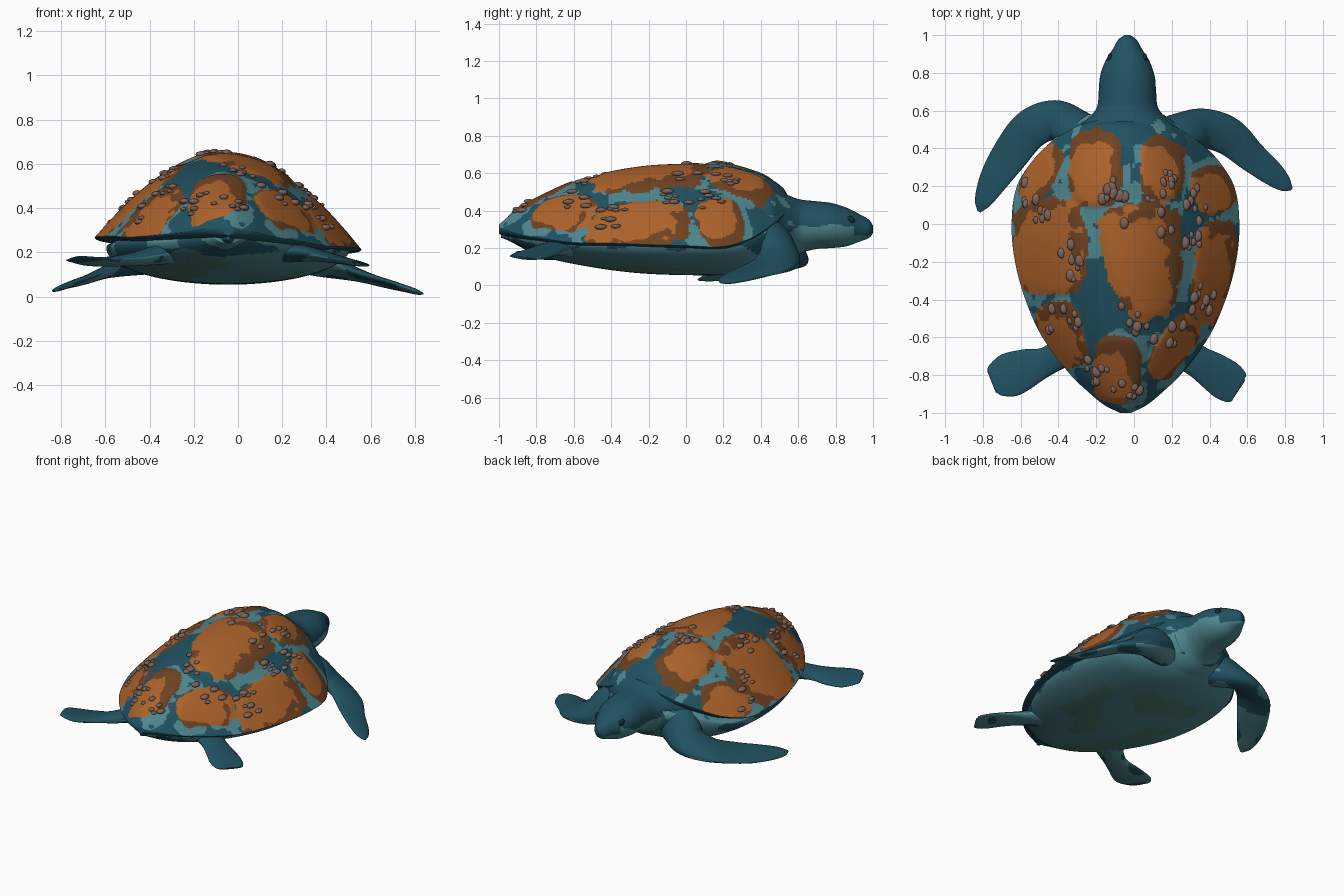
import bpy, bmesh, math, random
from math import sin, cos, pi
from mathutils import Vector, noise

if "Cube" in bpy.data.objects:
    bpy.data.objects.remove(bpy.data.objects["Cube"])
random.seed(4)

# Palette
COLOURS = {
    "deep_teal": (0.015, 0.085, 0.12), "pale_teal": (0.078, 0.245, 0.28),
    "orange": (0.42, 0.125, 0.024), "brown": (0.16, 0.055, 0.016),
    "moss_green": (0.075, 0.215, 0.17), "barnacle_grey": (0.2, 0.125, 0.1),
    "eye_dark": (0.006, 0.025, 0.035),
}
MATS = []
for label, rgb in COLOURS.items():
    m = bpy.data.materials.new(label)
    m.use_nodes = True
    m.diffuse_color = (*rgb, 1)
    m.node_tree.nodes["Principled BSDF"].inputs["Base Color"].default_value = (*rgb, 1)
    MATS.append(m)
TEAL, PALE, ORANGE, BROWN, MOSS, GREY, EYE = range(len(MATS))


def sample(rows, y):
    """Smooth interpolation of the columns of a profile table."""
    i = 0
    while i < len(rows) - 2 and y > rows[i + 1][0]:
        i += 1
    a, b = rows[i], rows[i + 1]
    p, n = rows[max(i - 1, 0)], rows[min(i + 2, len(rows) - 1)]
    h = b[0] - a[0]
    t = min(max((y - a[0]) / h, 0), 1)
    out = []
    for k in range(1, len(a)):
        ma = (b[k] - p[k]) / (b[0] - p[0]) * h
        mb = (n[k] - a[k]) / (n[0] - a[0]) * h
        out.append((2*t**3 - 3*t**2 + 1) * a[k] + (t**3 - 2*t**2 + t) * ma
                   + (3*t**2 - 2*t**3) * b[k] + (t**3 - t**2) * mb)
    return out


def spread(lo, hi, n):
    """Stations that crowd towards both ends."""
    return [lo + (hi - lo) * (1 - cos(pi * i / n)) / 2 for i in range(n + 1)]


def finish(name, bm, rule):
    bmesh.ops.recalc_face_normals(bm, faces=bm.faces)
    bm.normal_update()
    for f in bm.faces:
        f.material_index = rule(f.calc_center_median(), f.normal)
    mesh = bpy.data.meshes.new(name)
    bm.to_mesh(mesh)
    bm.free()
    for m in MATS:
        mesh.materials.append(m)
    ob = bpy.data.objects.new(name, mesh)
    bpy.context.collection.objects.link(ob)
    bpy.ops.object.select_all(action="DESELECT")
    ob.select_set(True)
    bpy.context.view_layer.objects.active = ob
    bpy.ops.object.shade_smooth_by_angle(angle=math.radians(50))
    return ob


def loft(name, rings, rule):
    bm = bmesh.new()
    loops = [[bm.verts.new((p[0], p[1], max(p[2], 0))) for p in r] for r in rings]
    for r, s in zip(loops, loops[1:]):
        for i in range(len(r)):
            j = (i + 1) % len(r)
            bm.faces.new((r[i], r[j], s[j], s[i]))
    bm.faces.new(loops[0])
    bm.faces.new(loops[-1])
    return finish(name, bm, rule)


def blotch(p, scale, seed=0):
    return noise.noise(Vector(p) * scale + Vector((seed, seed, seed)))


# Shell plates: centre x, centre y, half width, half length, turn, taper
PLATES = [
    (-.20, .295, .14, .21, 0, 0), (.15, .30, .12, .18, 0, 0),
    (-.49, .27, .08, .17, -.5, 0), (.42, .18, .11, .13, .4, 0),
    (.055, -.20, .20, .32, .12, .3), (-.445, -.12, .195, .26, 0, 0),
    (.43, -.25, .115, .28, -.12, 0), (-.385, -.59, .125, .19, .3, 0),
    (.21, -.65, .085, .19, -.6, 0), (-.09, -.77, .13, .18, 0, 0),
]


def plate_distance(x, y):
    best = 9
    for cx, cy, rx, ry, turn, taper in PLATES:
        u = (x - cx) * cos(turn) + (y - cy) * sin(turn)
        v = ((y - cy) * cos(turn) - (x - cx) * sin(turn)) / ry
        u /= rx * max(1 + taper * v, .3)
        best = min(best, (abs(u)**3 + abs(v)**3) ** (1 / 3))
    return best


# Shell dome: y, half width, rim height, ridge height
SHELL = [(-1, .03, .31, .325), (-.96, .11, .3, .36), (-.9, .185, .285, .405),
         (-.8, .29, .27, .46), (-.6, .44, .25, .55), (-.4, .53, .25, .6),
         (-.2, .585, .245, .63), (0, .603, .24, .64), (.2, .575, .235, .645),
         (.35, .48, .275, .61), (.45, .37, .335, .57), (.52, .25, .39, .52),
         (.55, .15, .43, .47)]
CX = -.045


def shell_top(x, y):
    w, rim, top = sample(SHELL, y)
    u = min(abs(x - CX) / w, 1)
    bump = .011 * min(max((1.05 - plate_distance(x, y)) * 5, 0), 1)
    dome = (1 - u**2) * (1 - .15 * u**2)
    return rim - .045 * (x - CX) + (top - rim) * dome + bump * (1 - u**4)


def shell_rule(c, n):
    if n.z < -.1:
        return TEAL
    d = plate_distance(c.x, c.y)
    ragged = .5 * blotch(c, 7) + .25 * blotch(c, 17, 3)
    if d < 1 + .12 * blotch(c, 14, 5):
        # darker wear hugs the left and front margins of each plate
        edge = plate_distance(c.x + .035, c.y + .03)
        return BROWN if max(edge, d * .85) + ragged > .93 else ORANGE
    pale = blotch(c, 5, 7) + .35 * blotch(c, 17, 2)
    near = d < 1.3 and c.y < .42
    return PALE if pale > (.02 if near else .3) else TEAL


rings = []
for y in spread(-1, .55, 230):
    w, rim, top = sample(SHELL, y)
    ring = []
    for i in range(260):
        a = 2 * pi * i / 260
        x = CX + w * cos(a)
        z = shell_top(x, y) if sin(a) >= 0 else rim - .045 * (x - CX) + .035 * sin(a)
        ring.append((x, y, z))
    rings.append(ring)
loft("shell", rings, shell_rule)


# Belly and neck: y, half width, middle height, top, bottom
def body(name, rows, cx, rule, ny=60, na=72):
    rings = []
    for y in spread(rows[0][0], rows[-1][0], ny):
        w, mid, top, low = sample(rows, y)
        ring = []
        for i in range(na):
            a = 2 * pi * i / na
            reach = (top - mid) if sin(a) > 0 else (mid - low)
            ring.append((cx + w * cos(a), y, mid + reach * sin(a)))
        rings.append(ring)
    return loft(name, rings, rule)


def belly_rule(c, n):
    if c.z > .19 + .06 * blotch(c, 6):
        return TEAL if blotch(c, 6, 1) > 0 else PALE
    return MOSS if blotch(c, 4, 5) > 0 and abs(c.x - CX) < .35 and c.y < .25 else PALE


body("belly", [(-.95, .06, .27, .3, .24), (-.8, .25, .25, .28, .165),
               (-.6, .4, .24, .3, .115), (-.3, .52, .23, .3, .07),
               (0, .55, .22, .3, .055), (.3, .5, .23, .3, .06),
               (.45, .38, .27, .38, .085), (.58, .2, .3, .38, .15)], CX, belly_rule, 90, 120)


def head_rule(c, n):
    line = .31 + .05 * blotch(c, 7, 2) - .06 * (c.y > .9)
    if c.z < line:
        return PALE
    return PALE if c.y < .66 and abs(c.x + .035) > .1 and blotch(c, 9, 4) > .15 else TEAL


body("head_and_neck", [(.3, .36, .3, .5, .09), (.45, .33, .3, .53, .095),
                       (.54, .23, .31, .485, .12), (.61, .165, .32, .46, .17),
                       (.7, .152, .32, .45, .195), (.78, .145, .32, .44, .2),
                       (.86, .118, .315, .415, .21), (.93, .075, .305, .38, .235),
                       (.98, .045, .3, .35, .255), (1, .014, .3, .32, .28)],
     -.035, head_rule, 80, 96)
body("tail", [(-.99, .01, .265, .275, .255), (-.93, .035, .26, .285, .235),
              (-.8, .08, .25, .28, .2)], CX, lambda c, n: TEAL, 12, 24)


# Flippers: path point, half width, half thickness
def flipper(name, path, roll):
    rows = [(i, *row) for i, row in enumerate(path)]
    last, steps = len(rows) - 1, 48
    rings = []
    for i in range(steps + 1):
        t = last * i / steps
        x, y, z, hw, th = sample(rows, t)
        ahead = Vector(sample(rows, min(t + .05, last))[:3])
        behind = Vector(sample(rows, max(t - .05, 0))[:3])
        along = (ahead - behind).normalized()
        side = along.cross(Vector((0, 0, 1))).normalized()
        up = side.cross(along)
        side = (side + up * roll).normalized()
        rings.append([Vector((x, y, z)) + side * hw * cos(a) + up * th * sin(a)
                      for a in (2 * pi * k / 40 for k in range(40))])

    def rule(c, n):
        return PALE if n.z < -.15 and blotch(c, 6, 8) > -.15 else TEAL
    return loft(name, rings, rule)


flipper("left_front_flipper", [
    (.12, .42, .26, .13, .14), (.25, .48, .22, .115, .11), (.37, .505, .16, .11, .065),
    (.5, .465, .115, .105, .035), (.62, .36, .075, .085, .022), (.73, .27, .045, .068, .016),
    (.8, .21, .025, .042, .012), (.835, .185, .015, .008, .004)], .3)
flipper("right_front_flipper", [
    (-.2, .42, .26, .13, .14), (-.31, .5, .22, .115, .11), (-.42, .55, .17, .11, .065),
    (-.55, .5, .13, .11, .035), (-.665, .355, .085, .1, .022), (-.745, .23, .06, .08, .016),
    (-.8, .12, .04, .048, .012), (-.82, .065, .03, .01, .004)], -.3)
flipper("left_rear_flipper", [
    (.15, -.6, .21, .11, .06), (.31, -.71, .195, .085, .035), (.42, -.78, .175, .1, .022),
    (.49, -.83, .16, .107, .016), (.54, -.87, .15, .09, .011), (.555, -.88, .15, .06, .004)], .1)
flipper("right_rear_flipper", [
    (-.27, -.6, .21, .11, .06), (-.44, -.715, .175, .075, .035), (-.57, -.765, .16, .105, .022),
    (-.66, -.8, .16, .117, .016), (-.73, -.825, .17, .09, .011), (-.755, -.835, .17, .06, .004)], -.1)


# Rounded lumps: eyes and barnacles
def lump(bm, centre, size):
    for v in bmesh.ops.create_icosphere(bm, subdivisions=2, radius=1)["verts"]:
        v.co = Vector(centre) + Vector(p * s for p, s in zip(v.co, size))


bm = bmesh.new()
for side in (-1, 1):
    lump(bm, (-.035 + side * .091, .875, .35), (.015, .03, .022))
finish("eyes", bm, lambda c, n: EYE)

# Barnacle clusters: centre, spread, count
CLUSTERS = [(-.12, .18, .07, 13), (.18, .23, .04, 7), (-.47, .04, .04, 5), (-.31, -.2, .06, 9),
            (.3, -.1, .07, 7), (.34, -.4, .06, 9), (-.4, -.5, .07, 8), (-.21, -.77, .05, 8),
            (-.03, -.88, .05, 6), (.18, -.6, .12, 6), (.33, .12, .06, 6), (-.55, .15, .06, 4),
            (0, -.5, .12, 5), (.1, .08, .12, 6)]
bm = bmesh.new()
for cx, cy, reach, count in CLUSTERS:
    for _ in range(count):
        x, y = random.gauss(cx, reach * .6), random.gauss(cy, reach * .6)
        if y > -.96 and abs(x - CX) < sample(SHELL, y)[0] * .95:
            r = random.uniform(.017, .032)
            lump(bm, (x, y, shell_top(x, y)), (r * .85, r * 1.1, r * .5))
finish("barnacles", bm, lambda c, n: GREY)
